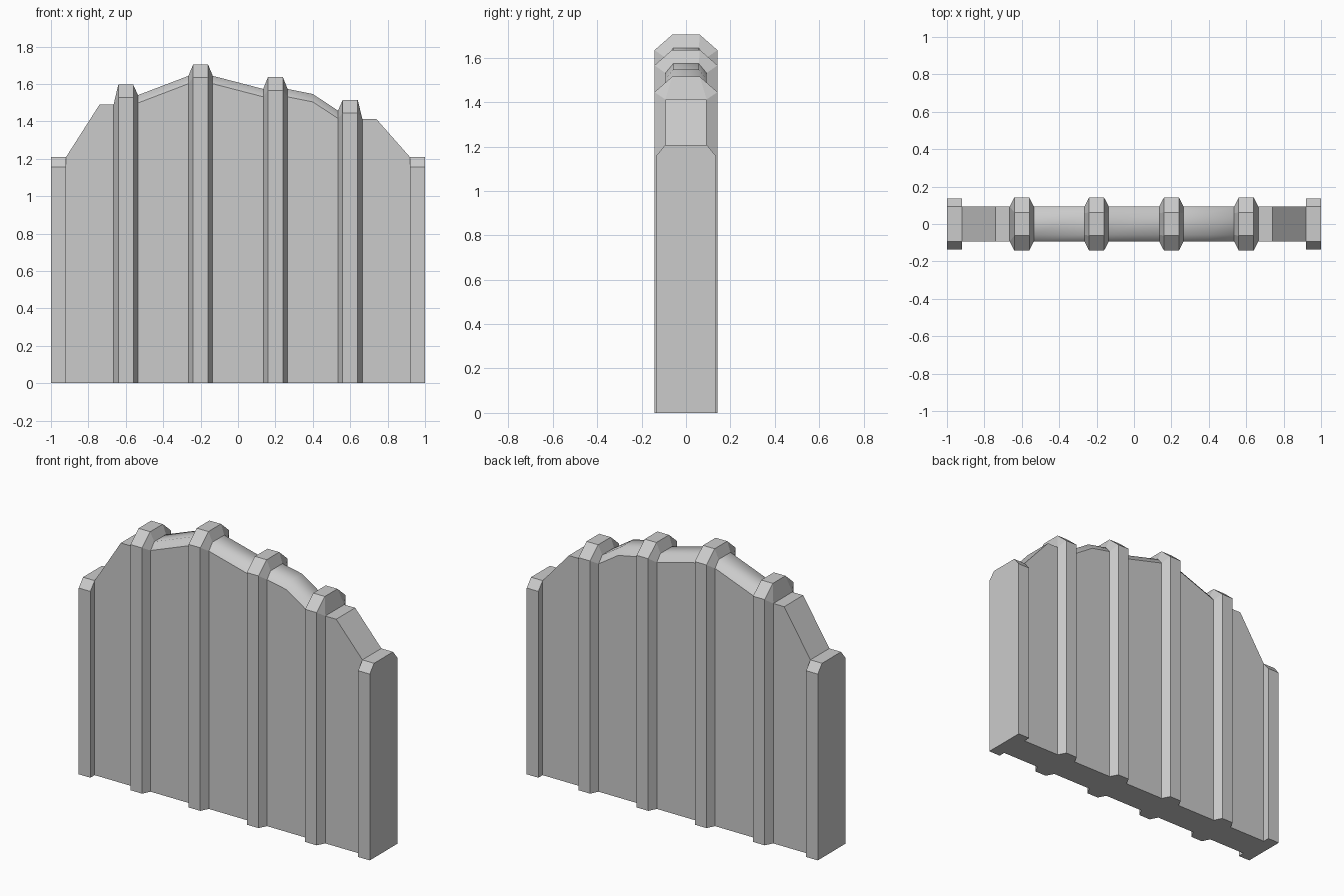
import bpy, bmesh

if "Cube" in bpy.data.objects:
    bpy.data.objects.remove(bpy.data.objects["Cube"])

Y_PANEL, Y_PANEL_TOP = 0.093, 0.058   # half depth of panel side / bevelled top
Y_RIB, Y_RIB_TOP = 0.142, 0.062
Y_POST = 0.135


def flat(x, z):
    """Panel cross-section with a plain square top."""
    return (x, Y_PANEL, z, Y_PANEL, z)


def rounded(x, z):
    """Panel cross-section with bevelled top; z is the very top."""
    return (x, Y_PANEL, z - 0.042, Y_PANEL_TOP, z)


def loft(name, stations, cap_start=False, cap_end=False, smooth_top=False):
    """Skin sections (x, side y, side z, top y, top z) along x."""
    bm = bmesh.new()
    rings = []
    for x, yo, ze, yt, zt in stations:
        pts = [(-yo, 0), (-yo, ze), (-yt, zt), (yt, zt), (yo, ze), (yo, 0)]
        rings.append([bm.verts.new((x, y, z)) for y, z in pts])
    for a, b in zip(rings, rings[1:]):
        for i in range(6):
            j = (i + 1) % 6
            f = bm.faces.new((a[i], b[i], b[j], a[j]))
            f.smooth = smooth_top and i in (1, 2, 3)
    if cap_start:
        bm.faces.new(rings[0])
    if cap_end:
        bm.faces.new(rings[-1][::-1])
    bmesh.ops.remove_doubles(bm, verts=bm.verts[:], dist=1e-5)
    me = bpy.data.meshes.new(name)
    bm.to_mesh(me)
    bm.free()
    ob = bpy.data.objects.new(name, me)
    bpy.context.collection.objects.link(ob)
    return ob


# End posts, wider than the panel
post = (Y_POST, 1.157, Y_PANEL, 1.208)
loft("left_end_post", [(-1, *post), (-0.92, *post), flat(-0.92, 1.208)], cap_start=True)
loft("right_end_post", [flat(0.92, 1.208), (0.92, *post), (1, *post)], cap_end=True)

# Sloped outer panels
loft("left_outer_panel", [flat(-0.92, 1.208), flat(-0.74, 1.49), flat(-0.665, 1.49)])
loft("right_outer_panel", [flat(0.665, 1.412), flat(0.74, 1.412), flat(0.92, 1.208)])

# Inner panels with softly rounded coping
loft("inner_panel_1", [rounded(-0.535, 1.54), rounded(-0.265, 1.643)], smooth_top=True)
loft("inner_panel_2", [rounded(-0.135, 1.643), rounded(0.135, 1.573)], smooth_top=True)
loft("inner_panel_3", [rounded(0.265, 1.573), rounded(0.4, 1.546), rounded(0.535, 1.457)],
     smooth_top=True)

# Vertical ribs: centre x, top z, left section, right section
ribs = [(-0.6, 1.596, flat(-0.665, 1.49), rounded(-0.535, 1.54)),
        (-0.2, 1.704, rounded(-0.265, 1.643), rounded(-0.135, 1.643)),
        (0.2, 1.636, rounded(0.135, 1.573), rounded(0.265, 1.573)),
        (0.6, 1.515, rounded(0.535, 1.457), flat(0.665, 1.412))]
for n, (x, top, left, right) in enumerate(ribs, 1):
    crest = (Y_RIB, top - 0.07, Y_RIB_TOP, top)
    loft(f"rib_{n}", [left, (x - 0.04, *crest), (x + 0.04, *crest), right])
